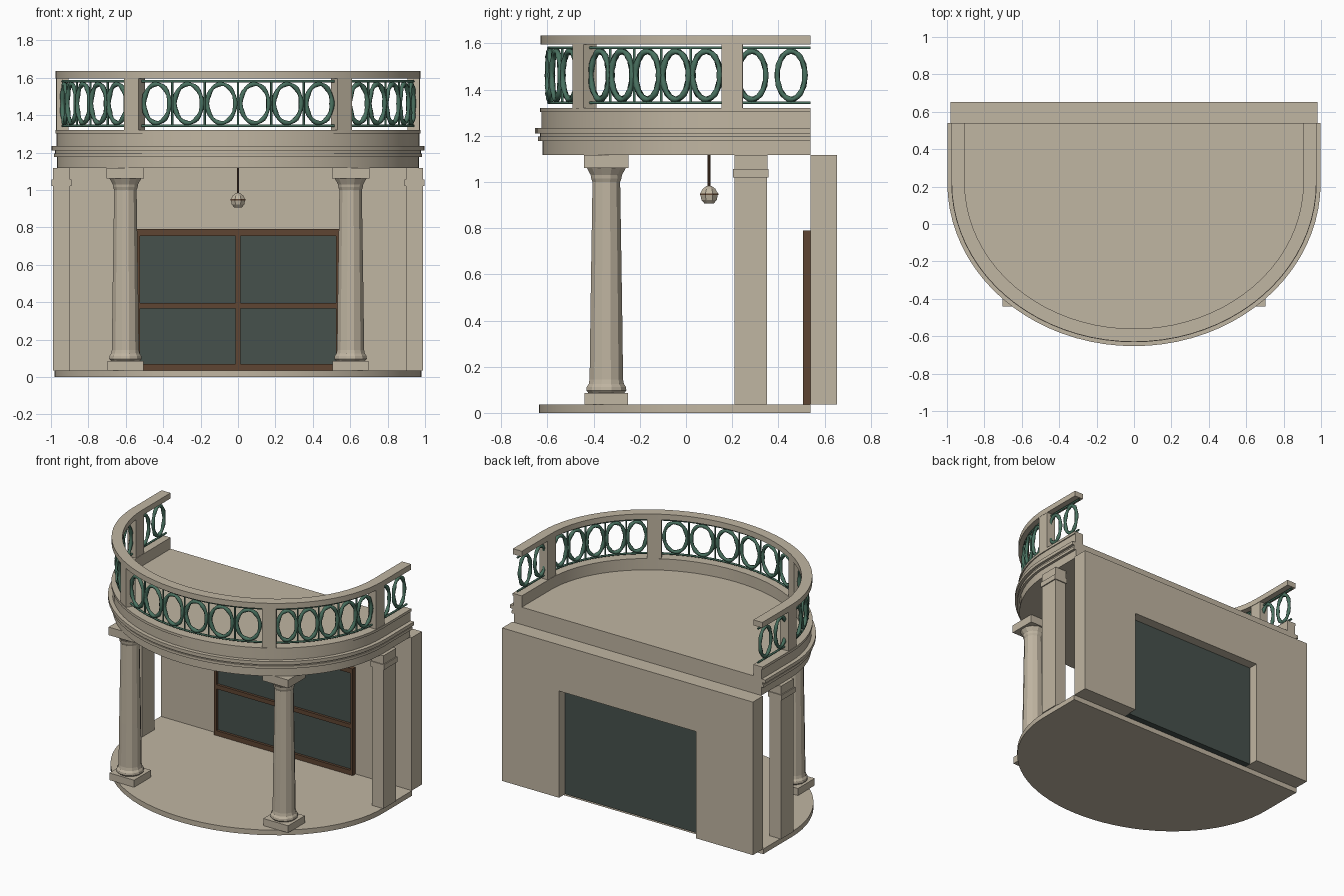
import bpy, bmesh, math
from mathutils import Vector, Matrix

cube = bpy.data.objects.get("Cube")
if cube:
    bpy.data.objects.remove(cube, do_unlink=True)


def material(name, rgb):
    m = bpy.data.materials.new(name)
    m.use_nodes = True
    m.diffuse_color = (*rgb, 1)
    bsdf = next(n for n in m.node_tree.nodes if n.type == 'BSDF_PRINCIPLED')
    bsdf.inputs["Base Color"].default_value = (*rgb, 1)
    bsdf.inputs["Roughness"].default_value = 0.8
    return m


STONE = material("warm_stone", (0.53, 0.465, 0.36))
GLASS = material("dark_glass", (0.062, 0.083, 0.073))
WOOD = material("brown_wood", (0.112, 0.059, 0.032))
GREEN = material("green_patina", (0.068, 0.168, 0.118))

BACK = 0.54      # y of the straight rear edge
MID = 0.22       # y where the curved front begins
FLAT = 0.125     # how much shallower the curve is than it is wide


def finish(name, bm, mat, smooth=False):
    bmesh.ops.recalc_face_normals(bm, faces=bm.faces)
    me = bpy.data.meshes.new(name)
    bm.to_mesh(me)
    bm.free()
    me.materials.append(mat)
    ob = bpy.data.objects.new(name, me)
    bpy.context.collection.objects.link(ob)
    if smooth:
        bpy.ops.object.select_all(action='DESELECT')
        ob.select_set(True)
        bpy.context.view_layer.objects.active = ob
        bpy.ops.object.shade_smooth_by_angle(angle=math.radians(25))


def box(name, lo, hi, mat, turn=0.0):
    lo, hi = Vector(lo), Vector(hi)
    bm = bmesh.new()
    bmesh.ops.create_cube(bm, size=1, matrix=Matrix.Translation((lo + hi) / 2)
                          @ Matrix.Rotation(turn, 4, 'Z') @ Matrix.Diagonal((*(hi - lo), 1)))
    finish(name, bm, mat)


def extrude(name, points, offset, mat, smooth=False):
    bm = bmesh.new()
    face = bm.faces.new([bm.verts.new(p) for p in points])
    new = bmesh.ops.extrude_face_region(bm, geom=[face])["geom"]
    bmesh.ops.translate(bm, vec=offset, verts=[g for g in new if isinstance(g, bmesh.types.BMVert)])
    finish(name, bm, mat, smooth)


def bow(reach, n=40):
    """Plan outline: straight sides and a half-ellipse front, left to right."""
    arc = [(reach * math.cos(math.pi * i / n), MID - (reach - FLAT) * math.sin(math.pi * i / n))
           for i in range(n + 1)]
    return [(reach, BACK)] + arc + [(-reach, BACK)]


def bow_slab(name, reach, z0, z1):
    extrude(name, [(x, y, z0) for x, y in bow(reach)], (0, 0, z1 - z0), STONE, True)


def bow_sweep(name, section):
    """Sweep a closed (reach, z) section along the bowed plan."""
    bm = bmesh.new()
    rows = [[bm.verts.new((x, y, z)) for x, y in bow(r)] for r, z in section]
    for i, row in enumerate(rows):
        nxt = rows[(i + 1) % len(rows)]
        for j in range(len(row) - 1):
            bm.faces.new((row[j], row[j + 1], nxt[j + 1], nxt[j]))
    for end in (0, -1):
        bm.faces.new([row[end] for row in rows])
    finish(name, bm, STONE, True)


def lathe(name, profile, centre, sides, mat):
    bm = bmesh.new()
    rows = [[bm.verts.new((centre[0] + r * math.cos(math.tau * (k + 0.5) / sides),
                           centre[1] + r * math.sin(math.tau * (k + 0.5) / sides), z))
             for k in range(sides)] for r, z in profile]
    for lower, upper in zip(rows, rows[1:]):
        for k in range(sides):
            n = (k + 1) % sides
            bm.faces.new((lower[k], lower[n], upper[n], upper[k]))
    bm.faces.new(rows[0])
    bm.faces.new(rows[-1])
    finish(name, bm, mat)


# Floor slab, balcony deck, moulded parapet and hand rail
bow_slab("floor_slab", 0.982, 0, 0.036)
bow_slab("balcony_deck", 0.93, 1.117, 1.24)
bow_sweep("parapet", [(0.905, 1.117), (0.967, 1.117), (0.967, 1.177), (0.985, 1.177),
                      (0.985, 1.196), (0.978, 1.196), (0.978, 1.21), (0.998, 1.21),
                      (0.998, 1.234), (0.97, 1.234), (0.97, 1.302), (0.977, 1.302),
                      (0.977, 1.32), (0.905, 1.32)])
bow_sweep("hand_rail", [(0.905, 1.596), (0.975, 1.596), (0.975, 1.635), (0.905, 1.635)])

# Rear wall with its opening
W, H, TOP, FLOOR = 0.98, 0.535, 1.117, 0.036
extrude("rear_wall", [(x, BACK, z) for x, z in
                      [(-W, FLOOR), (-W, TOP), (W, TOP), (W, FLOOR), (H, FLOOR),
                       (H, 0.79), (-H, 0.79), (-H, FLOOR)]], (0, 0.113, 0), STONE)

# Window: glass pane and wooden bars
box("window_glass", (-H, 0.525, FLOOR), (H, 0.585, 0.788), GLASS)
for name, x0, x1, z0, z1 in [("top", -H, H, 0.755, 0.79), ("sill", -H, H, FLOOR, 0.07),
                             ("middle", -H, H, 0.365, 0.395), ("centre", -0.013, 0.013, FLOOR, 0.79),
                             ("right", -0.541, -0.524, FLOOR, 0.79), ("left", 0.524, 0.541, FLOOR, 0.79)]:
    box("window_frame_" + name, (x0, 0.507, z0), (x1, BACK, z1), WOOD)

# Columns and square piers
for side, s in (("left", 1), ("right", -1)):
    cx, cy = 0.602 * s, -0.345
    box(side + "_column_plinth", (cx - 0.097, cy - 0.094, FLOOR), (cx + 0.097, cy + 0.094, 0.086), STONE)
    box(side + "_column_cap", (cx - 0.1, cy - 0.097, 1.06), (cx + 0.1, cy + 0.097, TOP), STONE)
    lathe(side + "_column_shaft",
          [(0.08, 0.086), (0.09, 0.097), (0.088, 0.112), (0.079, 0.125), (0.075, 0.145),
           (0.071, 0.45), (0.062, 1.0), (0.068, 1.015), (0.07, 1.03), (0.087, 1.06)],
          (cx, cy), 12, STONE)
    px, py = 0.944 * s, 0.281
    for part, hx, hy, z0, z1 in [("shaft", 0.045, 0.07, FLOOR, 1.02),
                                 ("band", 0.053, 0.077, 1.02, 1.057), ("cap", 0.046, 0.071, 1.057, TOP)]:
        box(f"{side}_pier_{part}", (px - hx, py - hy, z0), (px + hx, py + hy, z1), STONE)

# Arc-length sampling along the centre line of the balustrade
line = [Vector((-x, y, 0)) for x, y in bow(0.94, 400)]
line = line[len(line) // 2:]
lengths = [0.0]
for p, q in zip(line, line[1:]):
    lengths.append(lengths[-1] + (q - p).length)


def rail_at(s):
    """Position and direction at a signed distance from the front centre."""
    d = min(abs(s), lengths[-1])
    i = next(k for k in range(1, len(lengths)) if lengths[k] >= d - 1e-9)
    t = (d - lengths[i - 1]) / (lengths[i] - lengths[i - 1])
    p, u = line[i - 1].lerp(line[i], t), (line[i] - line[i - 1]).normalized()
    return (p, u) if s >= 0 else (Vector((-p.x, p.y, 0)), Vector((u.x, -u.y, 0)))


front_post = next(d for p, d in zip(line, lengths) if p.x >= 0.55)
side_post = next(d for p, d in zip(line, lengths) if p.y >= 0.2)
end = lengths[-1]

# Balustrade posts
for name, s in [("front_left", front_post), ("front_right", -front_post),
                ("side_left", side_post), ("side_right", -side_post)]:
    p, u = rail_at(s)
    half = Vector((0.046, 0.033, 0))
    box(name + "_post", p - half + Vector((0, 0, 1.32)), p + half + Vector((0, 0, 1.596)),
        STONE, math.atan2(u.y, u.x))


def tubes(name, paths, radius, closed=False, lumps=0.0):
    cu = bpy.data.curves.new(name, 'CURVE')
    cu.dimensions = '3D'
    cu.bevel_depth = radius
    cu.bevel_resolution = 1
    cu.use_fill_caps = True
    for path in paths:
        sp = cu.splines.new('POLY')
        sp.points.add(len(path) - 1)
        sp.use_cyclic_u = closed
        for k, p in enumerate(path):
            sp.points[k].co = (*p, 1)
            sp.points[k].radius = 1 + lumps * math.cos(math.pi * k / 2)
    cu.materials.append(GREEN)
    ob = bpy.data.objects.new(name, cu)
    bpy.context.collection.objects.link(ob)
    bpy.ops.object.select_all(action='DESELECT')
    ob.select_set(True)
    bpy.context.view_layer.objects.active = ob
    bpy.ops.object.convert(target='MESH')


# Green railing: oval rings, thin uprights and two long rods
LOW, HIGH = 1.343, 1.581
gap = 0.045
bays = [(-front_post + gap, front_post - gap, 6, 0.075)]
for s in (1, -1):
    bays += [(s * (front_post + gap), s * (side_post - gap), 5, 0.06),
             (s * side_post, s * end, 2, 0.06)]
rings, uprights, rods = [], [], []
for s0, s1, count, half_w in bays:
    step = (s1 - s0) / count
    for k in range(count):
        p, u = rail_at(s0 + step * (k + 0.5))
        rings.append([p + u * half_w * math.cos(a) + Vector((0, 0, 1.462 + 0.104 * math.sin(a)))
                      for a in (math.tau * i / 28 for i in range(28))])
        if k and count > 2:
            q, _ = rail_at(s0 + step * k)
            uprights.append([q + Vector((0, 0, LOW)), q + Vector((0, 0, HIGH))])
    for z in (LOW, HIGH):
        rods.append([rail_at(s0 + (s1 - s0) * i / 16)[0] + Vector((0, 0, z)) for i in range(17)])
tubes("railing_rings", rings, 0.0125, True, 0.18)
tubes("railing_uprights", uprights, 0.006)
tubes("railing_rods", rods, 0.007)

# Hanging lamp
lathe("lamp_rod", [(0.007, 0.975), (0.007, TOP)], (0, 0.1), 8, WOOD)
lathe("lamp_shade", [(0.022, 0.907), (0.036, 0.922), (0.041, 0.945)], (0, 0.1), 8, STONE)
lathe("lamp_rim", [(0.043, 0.943), (0.043, 0.951)], (0, 0.1), 8, WOOD)
lathe("lamp_top", [(0.041, 0.951), (0.03, 0.97), (0.012, 0.983)], (0, 0.1), 8, STONE)
